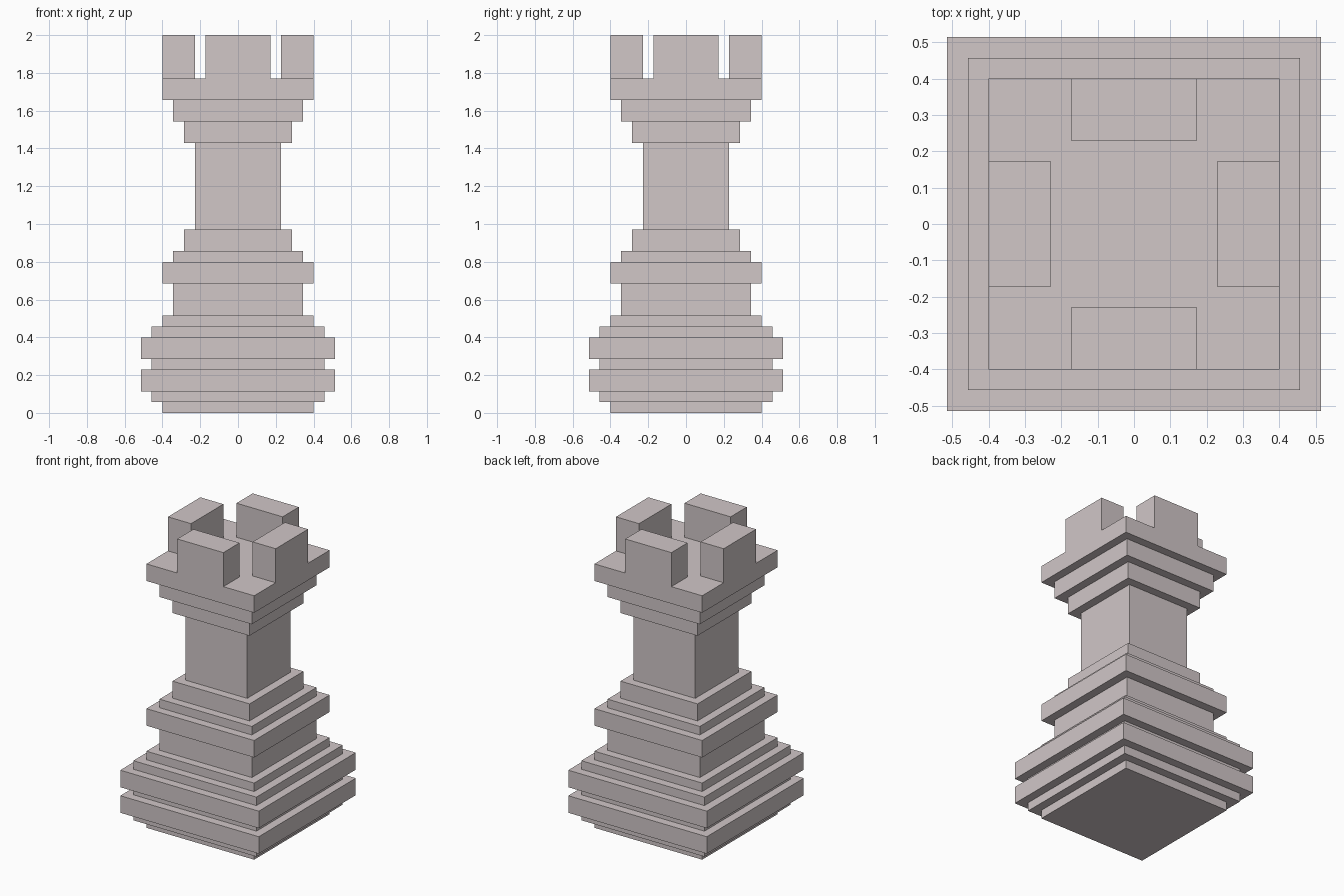
import bpy, bmesh

if "Cube" in bpy.data.objects:
    bpy.data.objects.remove(bpy.data.objects["Cube"])

U = 2 / 35  # one grid step of the stepped design

stone = bpy.data.materials.new("pale grey stone")
stone.diffuse_color = (0.635, 0.57, 0.575, 1)
stone.use_nodes = True
stone.node_tree.nodes["Principled BSDF"].inputs["Base Color"].default_value = stone.diffuse_color


def finish(name, bm):
    bmesh.ops.recalc_face_normals(bm, faces=bm.faces)
    mesh = bpy.data.meshes.new(name)
    bm.to_mesh(mesh)
    bm.free()
    mesh.materials.append(stone)
    obj = bpy.data.objects.new(name, mesh)
    bpy.context.collection.objects.link(obj)
    return obj


def stepped_block(name, z, steps):
    """Square stepped solid; steps are (half width, height) in grid steps."""
    bm = bmesh.new()
    rings = []
    for half, height in steps:
        for level in (z, z + height):
            rings.append([bm.verts.new((sx * half * U, sy * half * U, level * U))
                          for sx, sy in ((-1, -1), (1, -1), (1, 1), (-1, 1))])
        z += height
    for a, b in zip(rings, rings[1:]):
        for i in range(4):
            j = (i + 1) % 4
            bm.faces.new((a[i], a[j], b[j], b[i]))
    bm.faces.new(rings[0][::-1])
    bm.faces.new(rings[-1])
    return finish(name, bm)


# Body, bottom to top
stepped_block("base", 0, [(7, 1), (8, 1), (9, 2), (8, 1), (9, 2), (8, 1), (7, 1)])
stepped_block("collar", 9, [(6, 3), (7, 2), (6, 1), (5, 2)])
stepped_block("shaft", 17, [(4, 8)])
stepped_block("crown", 25, [(5, 2), (6, 2), (7, 2)])

# Four battlements, one centred on each side of the crown
for side, (dx, dy) in {"front": (0, -1), "right": (1, 0),
                       "back": (0, 1), "left": (-1, 0)}.items():
    bm = bmesh.new()
    bmesh.ops.create_cube(bm, size=1)
    size = (3 if dx else 6, 3 if dy else 6, 4)
    bmesh.ops.scale(bm, vec=[s * U for s in size], verts=bm.verts)
    bmesh.ops.translate(bm, vec=(dx * 5.5 * U, dy * 5.5 * U, 33 * U), verts=bm.verts)
    finish(side + "_battlement", bm)
